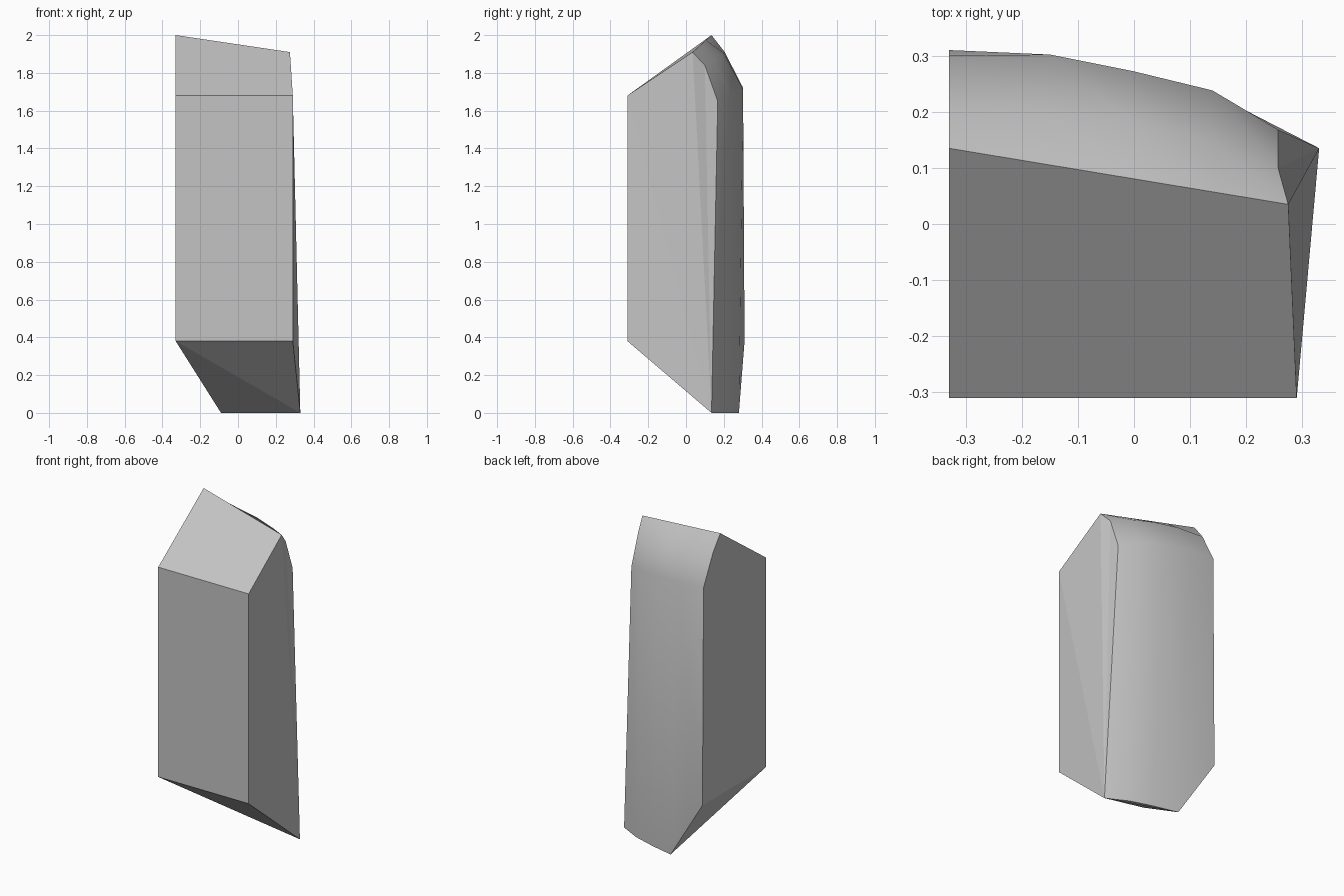
import bpy, bmesh
from mathutils import Vector

cube = bpy.data.objects.get("Cube")
if cube:
    bpy.data.objects.remove(cube)

# Stone colour
stone = bpy.data.materials.new("stone grey")
stone.use_nodes = True
grey = (0.55, 0.55, 0.55, 1)
stone.diffuse_color = grey
stone.node_tree.nodes["Principled BSDF"].inputs["Base Color"].default_value = grey

bm = bmesh.new()


def vert(x, y, z):
    return bm.verts.new((x, y, z))


# Front panel corners
low_l, low_r = vert(-0.33, -0.31, 0.38), vert(0.29, -0.31, 0.38)
high_l, high_r = vert(-0.33, -0.31, 1.68), vert(0.29, -0.31, 1.68)

# Rounded back: rows from the straight ridge down to the foot
ridge_r, ridge_l = Vector((0.275, 0.035, 1.91)), Vector((-0.33, 0.135, 2.0))
ridge = [vert(*ridge_r.lerp(ridge_l, t)) for t in (0, 0.22, 0.45, 0.7, 1)]
bend = [vert(*p) for p in ((0.257, 0.10, 1.84), (0.14, 0.148, 1.87), (0, 0.182, 1.89),
                           (-0.15, 0.20, 1.905), (-0.33, 0.205, 1.91))]
shoulder = [vert(*p) for p in ((0.257, 0.168, 1.65), (0.14, 0.238, 1.68), (0, 0.272, 1.7),
                               (-0.15, 0.302, 1.715), (-0.33, 0.3, 1.725))]
foot = [vert(*p) for p in ((0.33, 0.135, 0), (0.2, 0.202, 0), (0.06, 0.245, 0),
                           (-0.09, 0.28, 0), (-0.33, 0.31, 0.38))]
rows = [ridge, bend, shoulder, foot]
for a, b in zip(rows, rows[1:]):
    for i in range(len(a) - 1):
        bm.faces.new((a[i], a[i + 1], b[i + 1], b[i])).smooth = True

# Front panel and sloping top
bm.faces.new((low_l, low_r, high_r, high_l))
bm.faces.new([high_l, high_r] + ridge)

# Flat side, and the twisted side fanned from its foot corner
bm.faces.new((low_l, high_l, ridge[-1], bend[-1], shoulder[-1], foot[-1]))
fan = [low_r, high_r, ridge[0], bend[0], shoulder[0]]
for a, b in zip(fan, fan[1:]):
    bm.faces.new((foot[0], a, b))

# Undercut and small foot cap
bm.faces.new((low_l, low_r, foot[0]))
bm.faces.new((low_l, foot[0], foot[3]))
bm.faces.new((low_l, foot[3], foot[4]))
bm.faces.new(foot[:4])

bmesh.ops.recalc_face_normals(bm, faces=bm.faces)
mesh = bpy.data.meshes.new("rock_shard")
bm.to_mesh(mesh)
bm.free()
mesh.materials.append(stone)
shard = bpy.data.objects.new("rock_shard", mesh)
bpy.context.collection.objects.link(shard)
